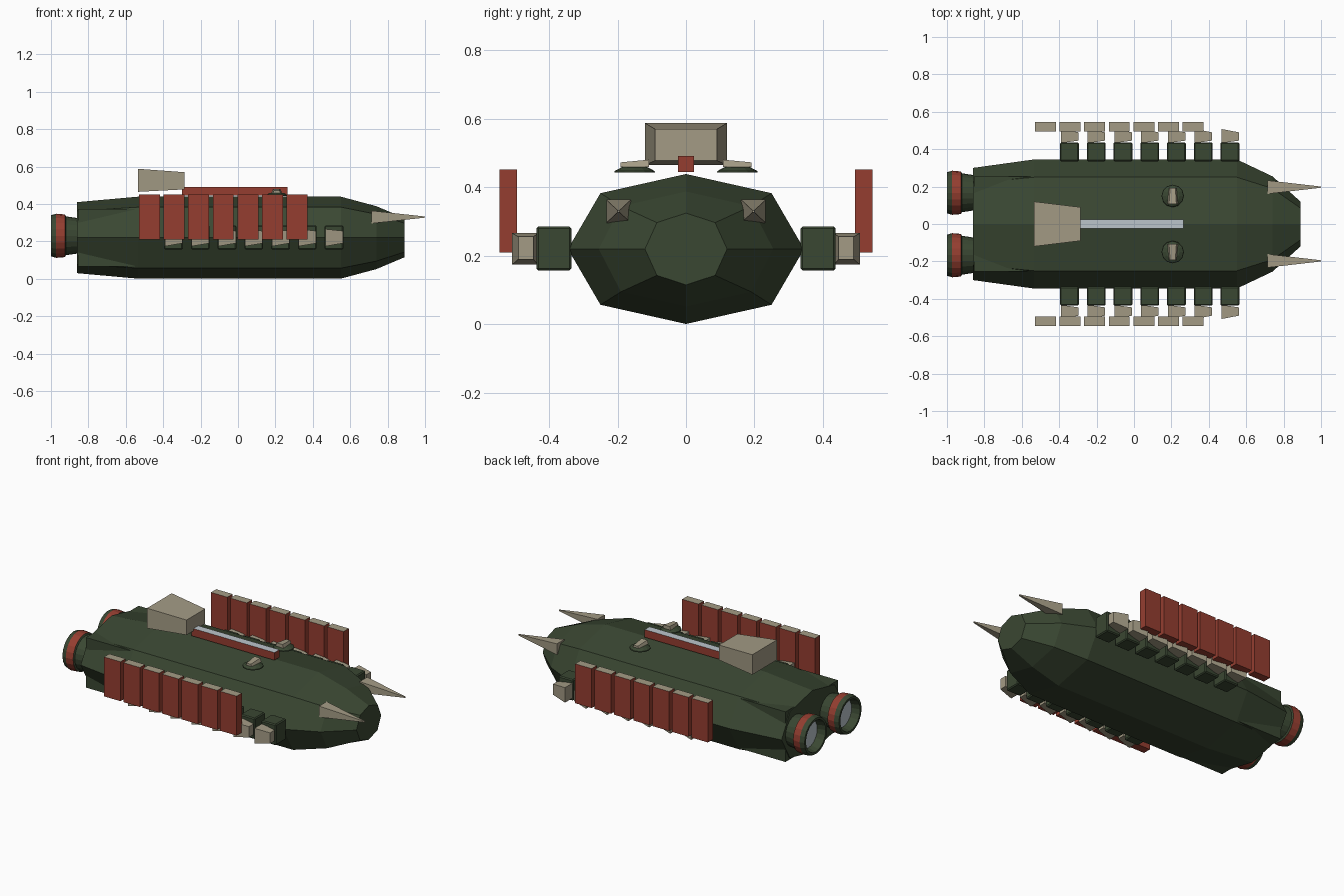
import bpy, bmesh, math

if "Cube" in bpy.data.objects:
    bpy.data.objects.remove(bpy.data.objects["Cube"])


def mat(name, rgb):
    m = bpy.data.materials.new(name)
    m.diffuse_color = (*rgb, 1)
    m.use_nodes = True
    m.node_tree.nodes["Principled BSDF"].inputs["Base Color"].default_value = m.diffuse_color
    return m


GREEN = mat("hull green", (0.042, 0.063, 0.032))
RED = mat("rust red", (0.30, 0.048, 0.030))
BEIGE = mat("bone beige", (0.37, 0.33, 0.235))
PALE = mat("pale grey", (0.50, 0.56, 0.60))


def finish(name, bm, mats, rule=None):
    bmesh.ops.recalc_face_normals(bm, faces=bm.faces[:])
    bm.normal_update()
    if rule:
        for f in bm.faces:
            f.material_index = rule(f)
    me = bpy.data.meshes.new(name)
    bm.to_mesh(me)
    bm.free()
    for m in mats:
        me.materials.append(m)
    ob = bpy.data.objects.new(name, me)
    bpy.context.collection.objects.link(ob)
    return ob


def loft(name, rings, mats, rule=None):
    """Skin a list of equal-length point rings and cap both ends."""
    bm = bmesh.new()
    loops = [[bm.verts.new(p) for p in r] for r in rings]
    n = len(loops[0])
    for a, b in zip(loops, loops[1:]):
        for i in range(n):
            j = (i + 1) % n
            bm.faces.new((a[i], a[j], b[j], b[i]))
    bm.faces.new(loops[0])
    bm.faces.new(loops[-1])
    return finish(name, bm, mats, rule)


def rect(x, y0, y1, z0, z1):
    return [(x, y0, z0), (x, y1, z0), (x, y1, z1), (x, y0, z1)]


def box(name, x0, x1, y0, y1, z0, z1, mats, rule=None):
    return loft(name, [rect(x0, y0, y1, z0, z1), rect(x1, y0, y1, z0, z1)], mats, rule)


def top_face(f):
    return int(f.normal.z > 0.9)


# Hull: eight-sided sections (x, half width, half height, shoulder y, shoulder z)
def section(x, w, h, sy, sz):
    pts = [(0, h), (sy, sz), (w, 0), (sy, -sz), (0, -h), (-sy, -sz), (-w, 0), (-sy, sz)]
    return [(x, y, 0.22 + z) for y, z in pts]


loft("hull", [section(-0.86, 0.30, 0.19, 0.218, 0.142),
              section(-0.535, 0.345, 0.219, 0.25, 0.163),
              section(0.55, 0.345, 0.219, 0.25, 0.163),
              section(0.74, 0.255, 0.168, 0.19, 0.125),
              section(0.89, 0.12, 0.105, 0.085, 0.077)], [GREEN])

# Engine block whose corners poke out of the tapered stern
box("engine_block", -0.855, -0.55, -0.255, 0.255, 0.066, 0.374, [GREEN])

# Dorsal rail with a pale top
box("dorsal_rail", -0.30, 0.265, -0.024, 0.024, 0.445, 0.492, [RED, PALE], top_face)

# Command tower, wider at the rear
loft("command_tower", [rect(-0.535, -0.12, 0.12, 0.465, 0.588),
                       rect(-0.287, -0.09, 0.09, 0.478, 0.57)], [BEIGE])

# Engine profile along x: (x, radius, material of the strip that follows)
ENGINE = [(-0.84, 0.092, 0), (-0.92, 0.104, 0), (-0.925, 0.114, 1), (-0.972, 0.118, 0),
          (-1.0, 0.110, 0), (-1.0, 0.096, 0), (-0.95, 0.085, 2)]


def circle_x(x, r, cy, cz, n=20):
    return [(x, cy + r * math.cos(2 * math.pi * i / n),
             cz + r * math.sin(2 * math.pi * i / n)) for i in range(n)]


def engine_rule(f):
    x = f.calc_center_median().x
    if len(f.verts) > 4:
        return 2 if x < -0.9 else 0
    outer = max(math.hypot(abs(v.co.y) - 0.167, v.co.z - 0.23) for v in f.verts) > 0.112
    return int(outer and -0.965 < x < -0.93)


for s, side in ((1, "left"), (-1, "right")):
    # Engine nozzles
    loft("engine_" + side, [circle_x(x, r, s * 0.167, 0.23) for x, r, _ in ENGINE],
         [GREEN, RED, PALE], engine_rule)

    # Nose spikes
    loft("nose_spike_" + side,
         [rect(0.715, s * 0.197 - 0.036, s * 0.197 + 0.036, 0.296, 0.364),
          rect(1.0, s * 0.197 - 0.003, s * 0.197 + 0.003, 0.327, 0.333)], [BEIGE])

    # Dorsal turrets: round base and a small tapered gun head
    ring = [(math.cos(math.pi * i / 6), math.sin(math.pi * i / 6)) for i in range(12)]
    loft("turret_base_" + side,
         [[(0.207 + r * c, s * 0.15 + r * d, z) for c, d in ring]
          for r, z in ((0.06, 0.443), (0.058, 0.448), (0.036, 0.460))], [GREEN])
    loft("turret_head_" + side,
         [[(0.207 + dx, s * y, z) for dx, z in
           ((-w, 0.460), (w, 0.460), (w * 0.7, t), (-w * 0.7, t))]
          for y, w, t in ((0.108, 0.028, 0.481), (0.192, 0.02, 0.473))], [BEIGE])

    for i in range(7):
        # Armour panels with beige top edges
        x = -0.53 + 0.1317 * i
        a, b = sorted((s * 0.494, s * 0.545))
        box(f"side_panel_{side}_{i + 1}", x, x + 0.112, a, b, 0.21, 0.452,
            [RED, BEIGE], top_face)

        # Broadside gun mounts
        x = -0.345 + 0.143 * i
        a, b = sorted((s * 0.335, s * 0.437))
        mount = box(f"gun_mount_{side}_{i + 1}", x - 0.05, x + 0.05, a, b,
                    0.157, 0.286, [GREEN])
        bev = mount.modifiers.new("edge bevel", 'BEVEL')
        bev.width = 0.006
        bev.segments = 1

        # Gun heads, tapering forward
        a, b = sorted((s * 0.432, s * 0.508))
        c, d = sorted((s * 0.446, s * 0.49))
        loft(f"gun_head_{side}_{i + 1}", [rect(x - 0.046, a, b, 0.174, 0.266),
                                          rect(x + 0.048, c, d, 0.19, 0.256)], [BEIGE])
